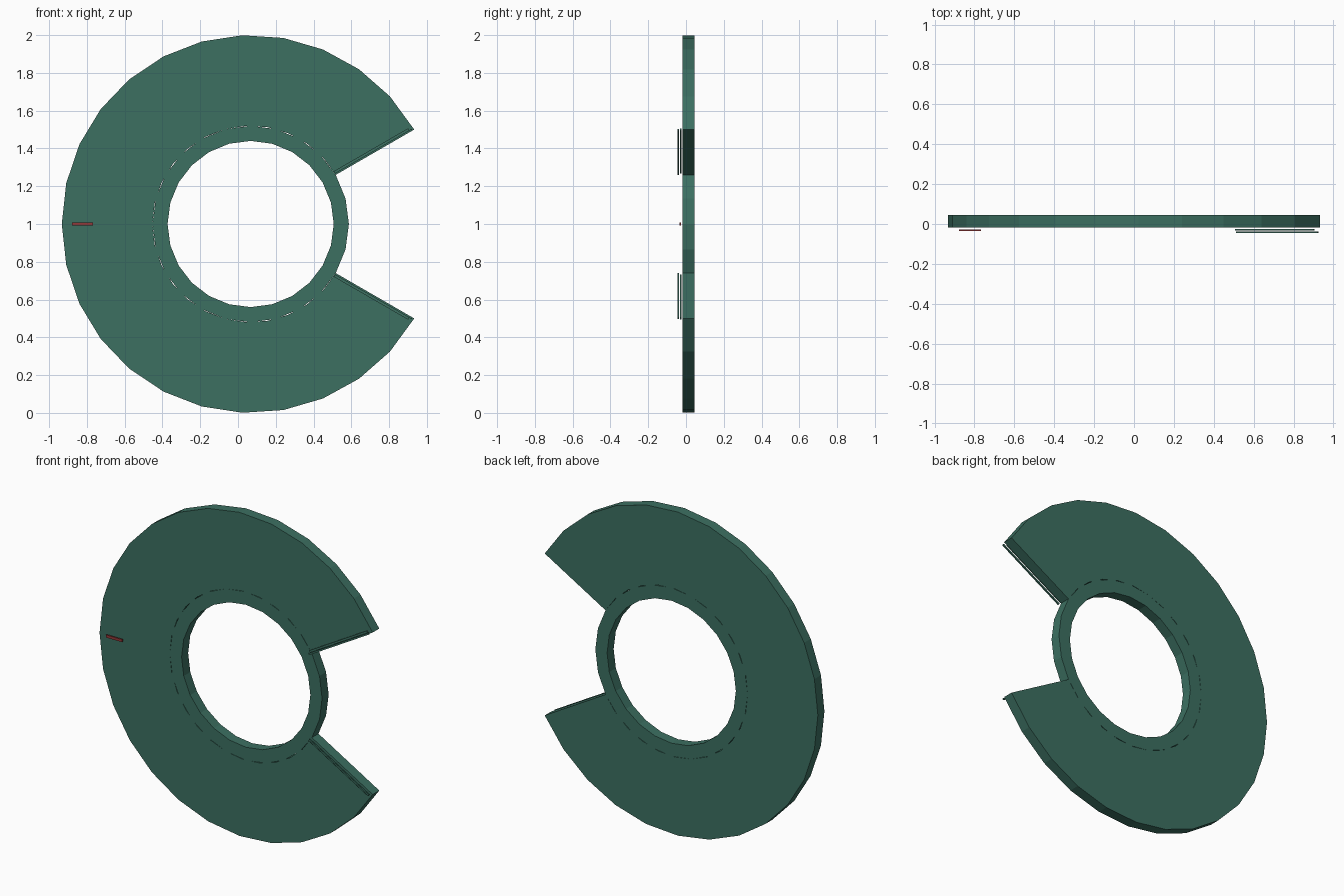
import bpy, bmesh
from math import cos, sin, radians
from mathutils import Matrix

if "Cube" in bpy.data.objects:
    bpy.data.objects.remove(bpy.data.objects["Cube"])

CX, CZ = 0.067, 1.0
Y0, Y1 = -0.018, 0.046


def material(name, rgb):
    m = bpy.data.materials.new(name)
    m.diffuse_color = (*rgb, 1)
    m.use_nodes = True
    m.node_tree.nodes["Principled BSDF"].inputs["Base Color"].default_value = m.diffuse_color
    return m


green = material("dark_green", (0.045, 0.16, 0.12))
red = material("dull_red", (0.30, 0.04, 0.04))


def finish(name, bm, mat):
    bmesh.ops.recalc_face_normals(bm, faces=bm.faces)
    me = bpy.data.meshes.new(name)
    bm.to_mesh(me)
    bm.free()
    me.materials.append(mat)
    ob = bpy.data.objects.new(name, me)
    bpy.context.collection.objects.link(ob)
    return ob


def ring(name, r_in, r_out, start, sweep, steps):
    """Flat-faced ring or ring sector with a rectangular section."""
    bm = bmesh.new()
    closed = sweep == 360
    secs = []
    for i in range(steps if closed else steps + 1):
        a = radians(start + sweep * i / steps)
        secs.append([bm.verts.new((CX + r * cos(a), y, CZ + r * sin(a)))
                     for r, y in ((r_in, Y0), (r_out, Y0), (r_out, Y1), (r_in, Y1))])
    for i in range(steps):
        a, b = secs[i], secs[(i + 1) % len(secs)]
        for k in range(4):
            n = (k + 1) % 4
            bm.faces.new((a[k], a[n], b[n], b[k]))
    if not closed:
        bm.faces.new(secs[0])
        bm.faces.new(secs[-1])
    return finish(name, bm, green)


def bar(name, r0, r1, offset, angle, y, width, depth, mat):
    """Thin radial bar, shifted sideways by offset from the given ray."""
    bm = bmesh.new()
    m = (Matrix.Translation((CX, y, CZ)) @ Matrix.Rotation(-radians(angle), 4, 'Y')
         @ Matrix.Translation(((r0 + r1) / 2, 0, offset))
         @ Matrix.Diagonal((r1 - r0, depth, width, 1)))
    bmesh.ops.create_cube(bm, size=1, matrix=m)
    return finish(name, bm, mat)


# Open disc and the full hub ring that closes its centre
ring("open_disc", 0.52, 1.0, 30, 300, 24)
ring("hub_ring", 0.44, 0.52, 0, 360, 24)

# Pairs of trim strips floating in front of both cut edges
for side, s in (("upper", 1), ("lower", -1)):
    bar(side + "_inner_trim", 0.52, 0.975, s * 0.016, s * 30, -0.028, 0.012, 0.008, green)
    bar(side + "_outer_trim", 0.52, 0.99, s * 0.005, s * 30, -0.041, 0.010, 0.008, green)

# Small red marker opposite the opening
bar("marker", 0.835, 0.945, 0, 180, -0.031, 0.016, 0.008, red)
